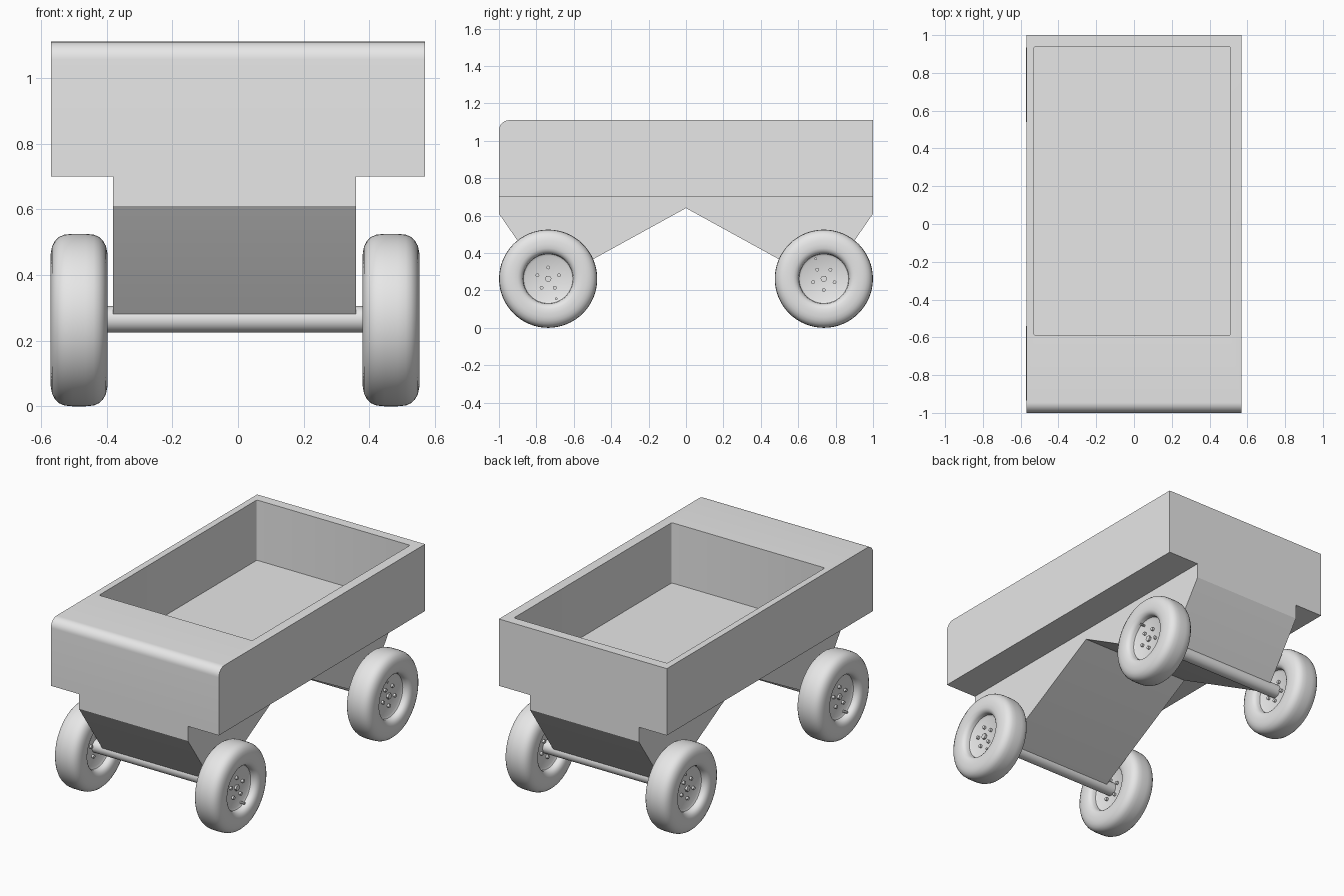
import bpy, bmesh, math
from mathutils import Matrix, Vector

if "Cube" in bpy.data.objects:
    bpy.data.objects.remove(bpy.data.objects["Cube"], do_unlink=True)

grey = bpy.data.materials.new("plain grey")
grey.use_nodes = True
grey.diffuse_color = (0.8, 0.8, 0.8, 1)
grey.node_tree.nodes["Principled BSDF"].inputs["Base Color"].default_value = (0.8, 0.8, 0.8, 1)


def make_object(name, bm):
    bmesh.ops.recalc_face_normals(bm, faces=bm.faces)
    mesh = bpy.data.meshes.new(name)
    bm.to_mesh(mesh)
    bm.free()
    mesh.materials.append(grey)
    obj = bpy.data.objects.new(name, mesh)
    bpy.context.collection.objects.link(obj)
    return obj


def activate(obj):
    bpy.ops.object.select_all(action="DESELECT")
    obj.select_set(True)
    bpy.context.view_layer.objects.active = obj


def smooth(obj):
    activate(obj)
    bpy.ops.object.shade_smooth_by_angle(angle=math.radians(32))


def side_extrusion(name, outline, x0, x1):
    """Extrude a (y, z) outline across the width."""
    bm = bmesh.new()
    face = bm.faces.new([bm.verts.new((x0, y, z)) for y, z in outline])
    ext = bmesh.ops.extrude_face_region(bm, geom=[face])
    moved = [v for v in ext["geom"] if isinstance(v, bmesh.types.BMVert)]
    bmesh.ops.translate(bm, verts=moved, vec=(x1 - x0, 0, 0))
    return make_object(name, bm)


def combine(obj, other, operation):
    activate(obj)
    mod = obj.modifiers.new(operation, "BOOLEAN")
    mod.operation = operation
    mod.solver = "EXACT"
    mod.object = other
    bpy.ops.object.modifier_apply(modifier=mod.name)
    bpy.data.objects.remove(other, do_unlink=True)


def arc(cy, cz, r, a0, a1, steps):
    angles = [math.radians(a0 + (a1 - a0) * i / steps) for i in range(steps + 1)]
    return [(cy + r * math.cos(a), cz + r * math.sin(a)) for a in angles]


def cylinder(bm, radius, length, center, sides):
    """Cylinder lying along x."""
    matrix = Matrix.Translation(center) @ Matrix.Rotation(math.pi / 2, 4, "Y")
    bmesh.ops.create_cone(bm, cap_ends=True, segments=sides, radius1=radius,
                          radius2=radius, depth=length, matrix=matrix)


# Cargo body with rounded front top edge
body = side_extrusion("wagon_body",
                      [(1, 0.7), (1, 1.11)] + arc(-0.945, 1.055, 0.055, 90, 180, 10) + [(-1, 0.7)],
                      -0.57, 0.57)

# Narrow undercarriage: two wedges with rounded tips at the axles
front_tip = arc(-0.733, 0.262, 0.022, 215, 299, 6)
rear_tip = [(-y, z) for y, z in reversed(front_tip)]
chassis = side_extrusion("chassis",
                         [(-1, 0.7), (-1, 0.61)] + front_tip + [(0, 0.64)]
                         + rear_tip + [(1, 0.61), (1, 0.7)], -0.38, 0.36)
combine(body, chassis, "UNION")

# Open cargo tub with slightly rounded vertical corners
bm = bmesh.new()
bmesh.ops.create_cube(bm, size=1, matrix=Matrix.Translation((-0.01, 0.175, 1.04))
                      @ Matrix.Diagonal((1.04, 1.53, 0.6, 1)))
uprights = [e for e in bm.edges if abs(e.verts[0].co.z - e.verts[1].co.z) > 0.1]
bmesh.ops.bevel(bm, geom=uprights, offset=0.01, segments=3, profile=0.5, affect="EDGES")
combine(body, make_object("tub_cutter", bm), "DIFFERENCE")
smooth(body)

# Wheel: lathed tyre and recessed hub, its outer side towards +x
half = [(0, 0.037), (0.12, 0.037), (0.132, 0.044), (0.135, 0.064), (0.141, 0.074),
        (0.15, 0.081), (0.163, 0.086), (0.185, 0.087), (0.205, 0.086), (0.225, 0.082),
        (0.242, 0.073), (0.253, 0.061), (0.26, 0.045), (0.2625, 0.02)]
profile = half + [(r, -x) for r, x in reversed(half)]
bm = bmesh.new()
verts = [bm.verts.new((x, 0, r)) for r, x in profile]
edges = [bm.edges.new(pair) for pair in zip(verts, verts[1:])]
bmesh.ops.spin(bm, geom=verts + edges, cent=(0, 0, 0), axis=(1, 0, 0),
               angle=math.tau, steps=64, use_merge=True)
bmesh.ops.remove_doubles(bm, verts=bm.verts, dist=0.0001)

# Lug bolts, centre nut and valve stem
for i in range(5):
    a = math.tau * i / 5
    cylinder(bm, 0.01, 0.1, Vector((0, 0.06 * math.sin(a), 0.06 * math.cos(a))), 12)
cylinder(bm, 0.018, 0.1, Vector((0, 0, 0)), 6)
cylinder(bm, 0.007, 0.04, Vector((0.045, 0.043, -0.107)), 10)
wheel = make_object("wheel", bm)
smooth(wheel)

for end, y in (("front", -0.737), ("rear", 0.737)):
    for side, x in (("left", 0.466), ("right", -0.484)):
        obj = wheel if (end, side) == ("front", "left") else wheel.copy()
        if obj is not wheel:
            bpy.context.collection.objects.link(obj)
        obj.name = f"{end}_{side}_wheel"
        obj.location = (x, y, 0.2625)
        obj.rotation_euler = (math.pi if end == "rear" else 0, 0,
                              math.pi if side == "right" else 0)
    # Axle through the wedge tip
    bm = bmesh.new()
    cylinder(bm, 0.04, 0.9, Vector((-0.009, y, 0.265)), 32)
    smooth(make_object(f"{end}_axle", bm))
